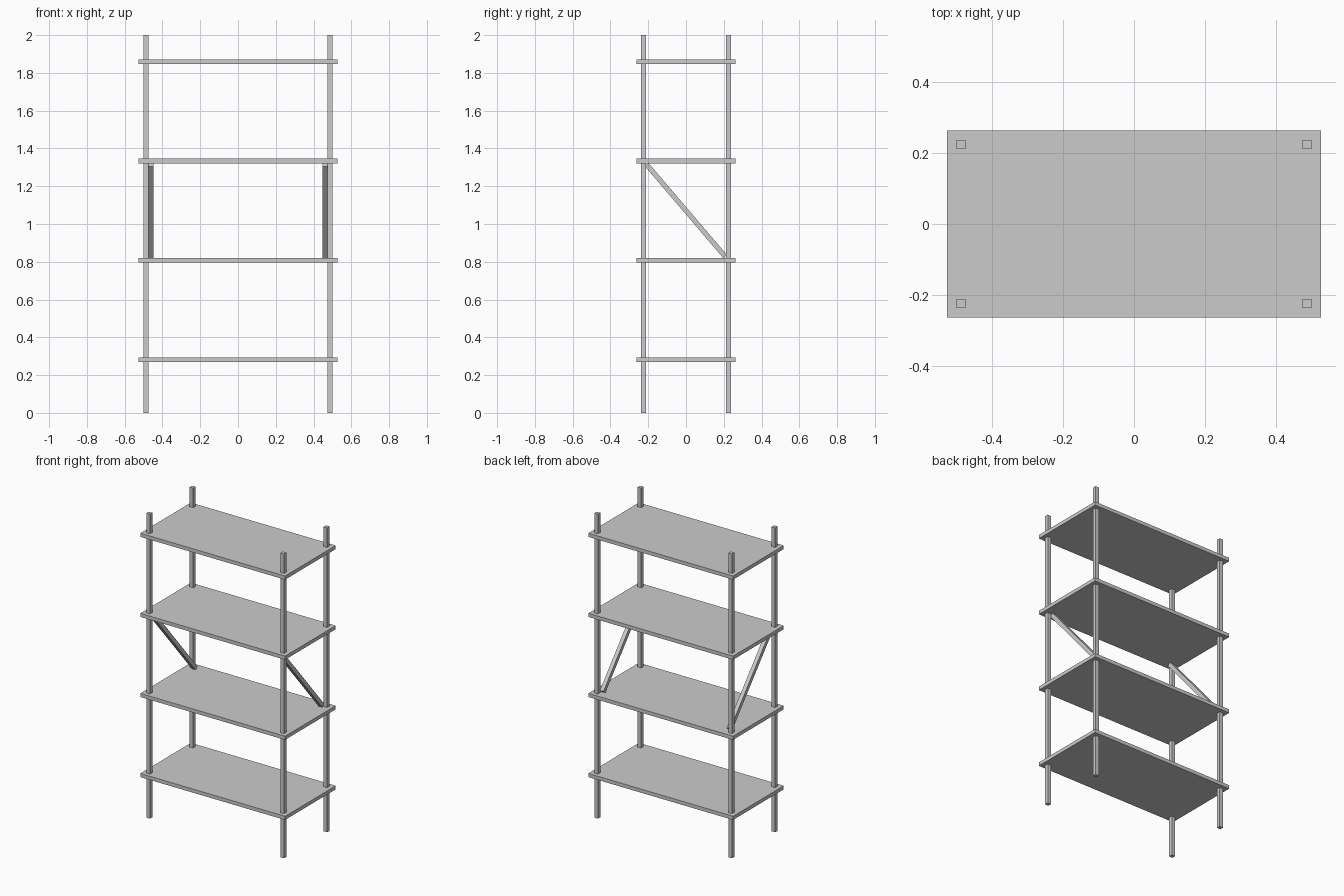
import bpy, math

if "Cube" in bpy.data.objects:
    bpy.data.objects.remove(bpy.data.objects["Cube"])

def box(name, loc, size, rot=(0, 0, 0)):
    bpy.ops.mesh.primitive_cube_add(size=1, location=loc, rotation=rot)
    ob = bpy.context.object
    ob.name = name
    ob.scale = size
    bpy.ops.object.transform_apply(location=False, rotation=False, scale=True)
    return ob

POST = 0.026
POST_X, POST_Y = 0.487, 0.224
SHELF_Z = [0.281 + 0.5263 * i for i in range(4)]

# Four square corner posts
for sx, side in ((-1, "left"), (1, "right")):
    for sy, end in ((-1, "front"), (1, "back")):
        box(f"{end}_{side}_post", (sx * POST_X, sy * POST_Y, 1), (POST, POST, 2))

# Shelves
for i, z in enumerate(SHELF_Z, 1):
    box(f"shelf_{i}", (0, 0, z), (1.053, 0.526, 0.024))

# Diagonal side braces just inside the posts, between the middle shelves
mid_z = (SHELF_Z[1] + SHELF_Z[2]) / 2
for sx, side in ((-1, "left"), (1, "right")):
    box(f"{side}_brace", (sx * (POST_X - POST), 0, mid_z), (POST, 0.64, POST),
        (-math.radians(49.5), 0, 0))
